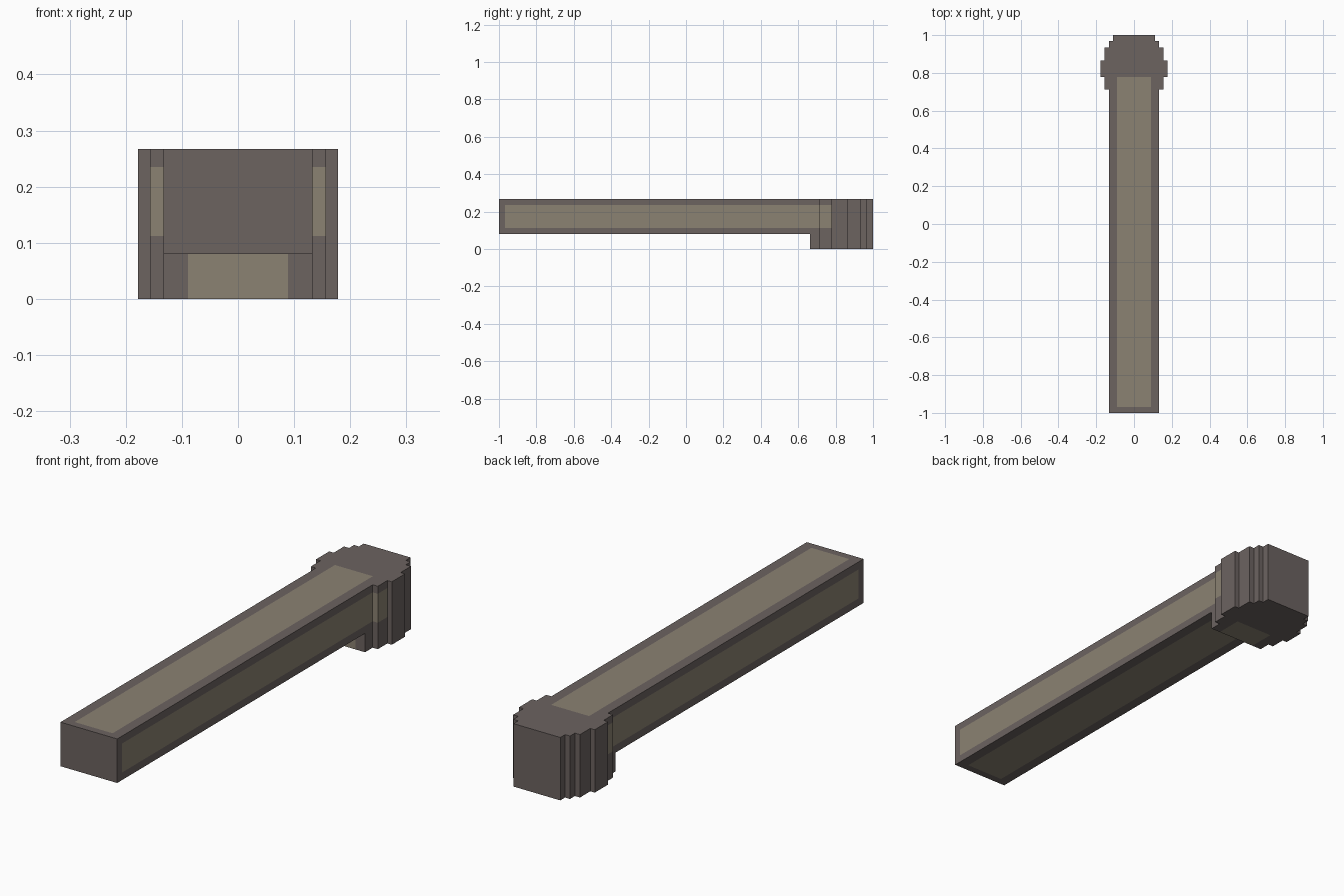
import bpy, bmesh

if "Cube" in bpy.data.objects:
    bpy.data.objects.remove(bpy.data.objects["Cube"])

TOP, BEAM_BOTTOM = 0.267, 0.08
JOINT, INLAY_START, INLAY_END = 0.662, -0.968, 0.777


def material(name, color):
    m = bpy.data.materials.new(name)
    m.diffuse_color = (*color, 1)
    m.use_nodes = True
    m.node_tree.nodes["Principled BSDF"].inputs["Base Color"].default_value = m.diffuse_color
    return m


MATS = [material("dark_trim", (0.15, 0.125, 0.118)),
        material("pale_inlay", (0.26, 0.225, 0.17))]


def is_inlay(c):
    along = INLAY_START < c.y < INLAY_END - 0.001
    return along and (abs(c.x) < 0.089 or 0.112 < c.z < 0.235)


def prism(name, half_outline, z0, z1, joint_bottom):
    """Mirror a half outline (x, y), extrude it in z, open the joint, paint the inlays."""
    bm = bmesh.new()
    pts = half_outline + [(-x, y) for x, y in reversed(half_outline)]
    base = bm.faces.new([bm.verts.new((x, y, z0)) for x, y in pts])
    ext = bmesh.ops.extrude_face_region(bm, geom=[base], use_keep_orig=True)
    top = [v for v in ext["geom"] if isinstance(v, bmesh.types.BMVert)]
    bmesh.ops.translate(bm, verts=top, vec=(0, 0, z1 - z0))
    bmesh.ops.recalc_face_normals(bm, faces=bm.faces)
    # split faces along the inlay borders
    cuts = [(0, v) for v in (-0.089, 0.089)] + \
           [(1, v) for v in (INLAY_START, INLAY_END)] + \
           [(2, v) for v in (BEAM_BOTTOM, 0.112, 0.235)]
    for axis, v in cuts:
        co = [0, 0, 0]
        no = [0, 0, 0]
        co[axis], no[axis] = v, 1
        bmesh.ops.bisect_plane(bm, geom=bm.verts[:] + bm.edges[:] + bm.faces[:],
                               dist=1e-5, plane_co=co, plane_no=no)
    # remove hidden faces where beam and head meet
    hidden = [f for f in bm.faces if abs(f.normal.y) > 0.9
              and abs(f.calc_center_median().y - JOINT) < 1e-4
              and f.calc_center_median().z > joint_bottom]
    bmesh.ops.delete(bm, geom=hidden, context='FACES')
    for f in bm.faces:
        f.material_index = int(is_inlay(f.calc_center_median()))
    me = bpy.data.meshes.new(name)
    bm.to_mesh(me)
    bm.free()
    for m in MATS:
        me.materials.append(m)
    ob = bpy.data.objects.new(name, me)
    bpy.context.collection.objects.link(ob)


# long straight beam
prism("beam", [(0.133, -1), (0.133, JOINT)], BEAM_BOTTOM, TOP, BEAM_BOTTOM)

# stepped rounded head: (half width, end y) of each step
outline, y = [], JOINT
for w, y_end in [(0.133, 0.713), (0.157, INLAY_END), (0.178, 0.866),
                 (0.157, 0.935), (0.133, 0.968), (0.11, 1.0)]:
    outline += [(w, y), (w, y_end)]
    y = y_end
prism("head", outline, 0, TOP, BEAM_BOTTOM)
